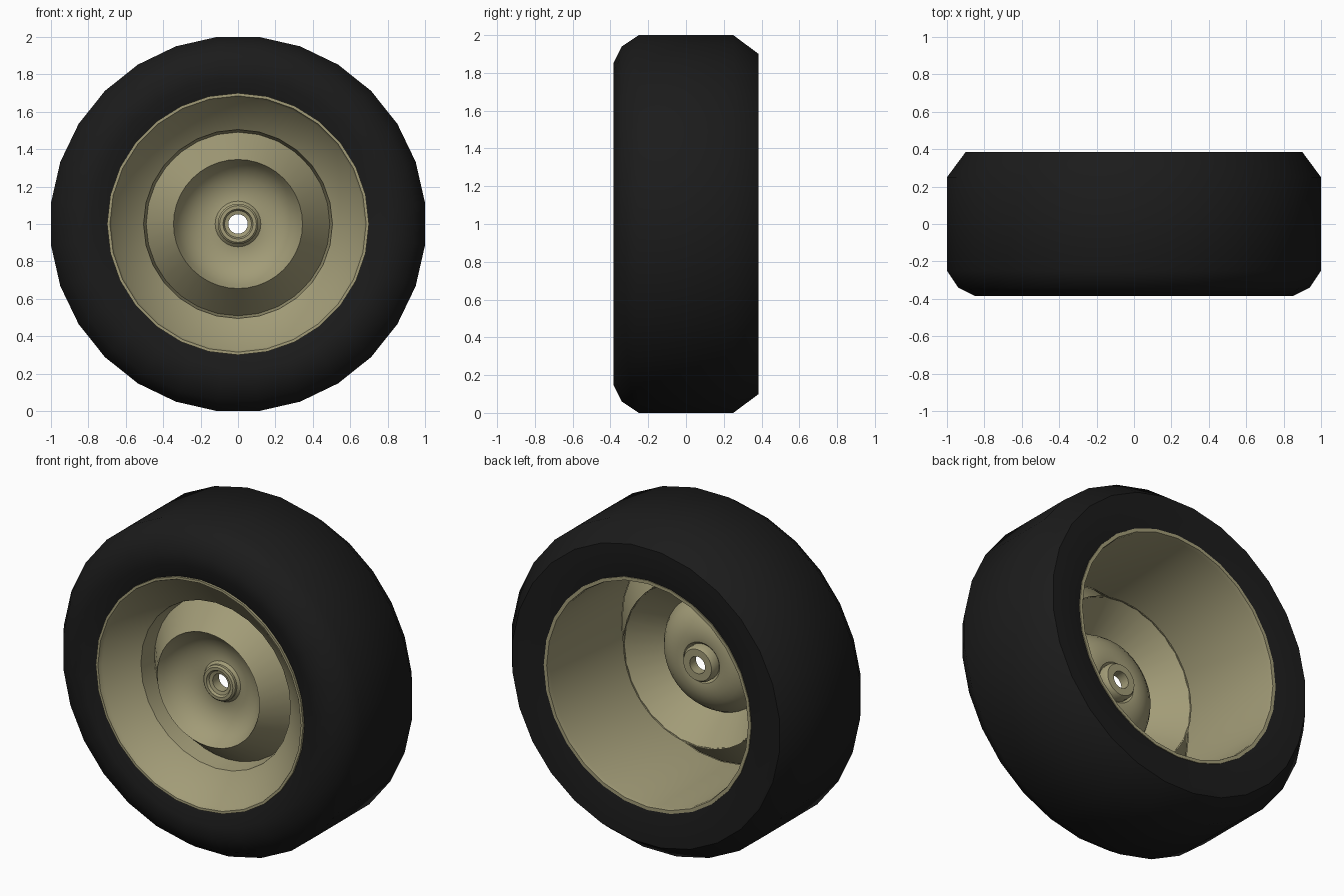
import bpy, bmesh, math
from mathutils import Matrix

if "Cube" in bpy.data.objects:
    bpy.data.objects.remove(bpy.data.objects["Cube"])


def material(name, rgb):
    m = bpy.data.materials.new(name)
    m.diffuse_color = (*rgb, 1)
    m.use_nodes = True
    m.node_tree.nodes["Principled BSDF"].inputs["Base Color"].default_value = m.diffuse_color
    return m


rubber = material("rubber", (0.011, 0.011, 0.011))
paint = material("rim_paint", (0.36, 0.33, 0.185))


def lathe(name, profile, sides, mat, offset=0.0, closed=False, angle=35):
    """Spin (radius, y) points about the axle, which runs along y at z = 1."""
    bm = bmesh.new()
    rings = []
    for r, y in profile:
        ring = []
        for i in range(sides):
            a = 2 * math.pi * (i + offset) / sides
            ring.append(bm.verts.new((r * math.sin(a), y, 1 + r * math.cos(a))))
        rings.append(ring)
    pairs = list(zip(rings, rings[1:]))
    if closed:
        pairs.append((rings[-1], rings[0]))
    for a, b in pairs:
        for i in range(sides):
            j = (i + 1) % sides
            bm.faces.new((a[i], a[j], b[j], b[i]))
    mesh = bpy.data.meshes.new(name)
    bm.to_mesh(mesh)
    bm.free()
    mesh.materials.append(mat)
    ob = bpy.data.objects.new(name, mesh)
    bpy.context.collection.objects.link(ob)
    bpy.ops.object.select_all(action='DESELECT')
    ob.select_set(True)
    bpy.context.view_layer.objects.active = ob
    bpy.ops.object.shade_smooth_by_angle(angle=math.radians(angle))
    return ob


# Tyre: flat tread, two-step front shoulder, single back chamfer
R = 1 / math.cos(math.pi / 28)
lathe("tyre", [(0.69, 0.365), (0.80, 0.385), (0.90 * R, 0.385), (R, 0.25),
               (R, -0.25), (0.94 * R, -0.34), (0.85 * R, -0.385),
               (0.78, -0.385), (0.69, -0.355)],
      28, rubber, offset=0.5, angle=50)

# Barrel: rolled back lip, straight inner wall, front lip
lathe("rim_barrel", [(0.70, 0.35), (0.70, 0.372), (0.68, 0.372),
                     (0.675, 0.35), (0.675, -0.34)], 28, paint)

# Front dish: lip, cone running inward, then a step back
lathe("rim_dish", [(0.70, -0.35), (0.70, -0.372), (0.685, -0.372),
                   (0.675, -0.345), (0.505, -0.215), (0.49, -0.10)], 28, paint)

# Centre disc: cone coming forward, then a rounded bowl down to the hub
lathe("centre_disc", [(0.495, -0.10), (0.345, -0.287), (0.325, -0.25),
                      (0.295, -0.21), (0.25, -0.175), (0.20, -0.155),
                      (0.15, -0.147), (0.122, -0.15), (0.108, -0.165),
                      (0.095, -0.165)], 40, paint)

# Hub: short tube with an open axle hole
lathe("hub", [(0.108, -0.13), (0.108, -0.18), (0.098, -0.19), (0.08, -0.19),
              (0.072, -0.175), (0.052, -0.17), (0.052, -0.11), (0.095, -0.11)],
      32, paint, closed=True)
